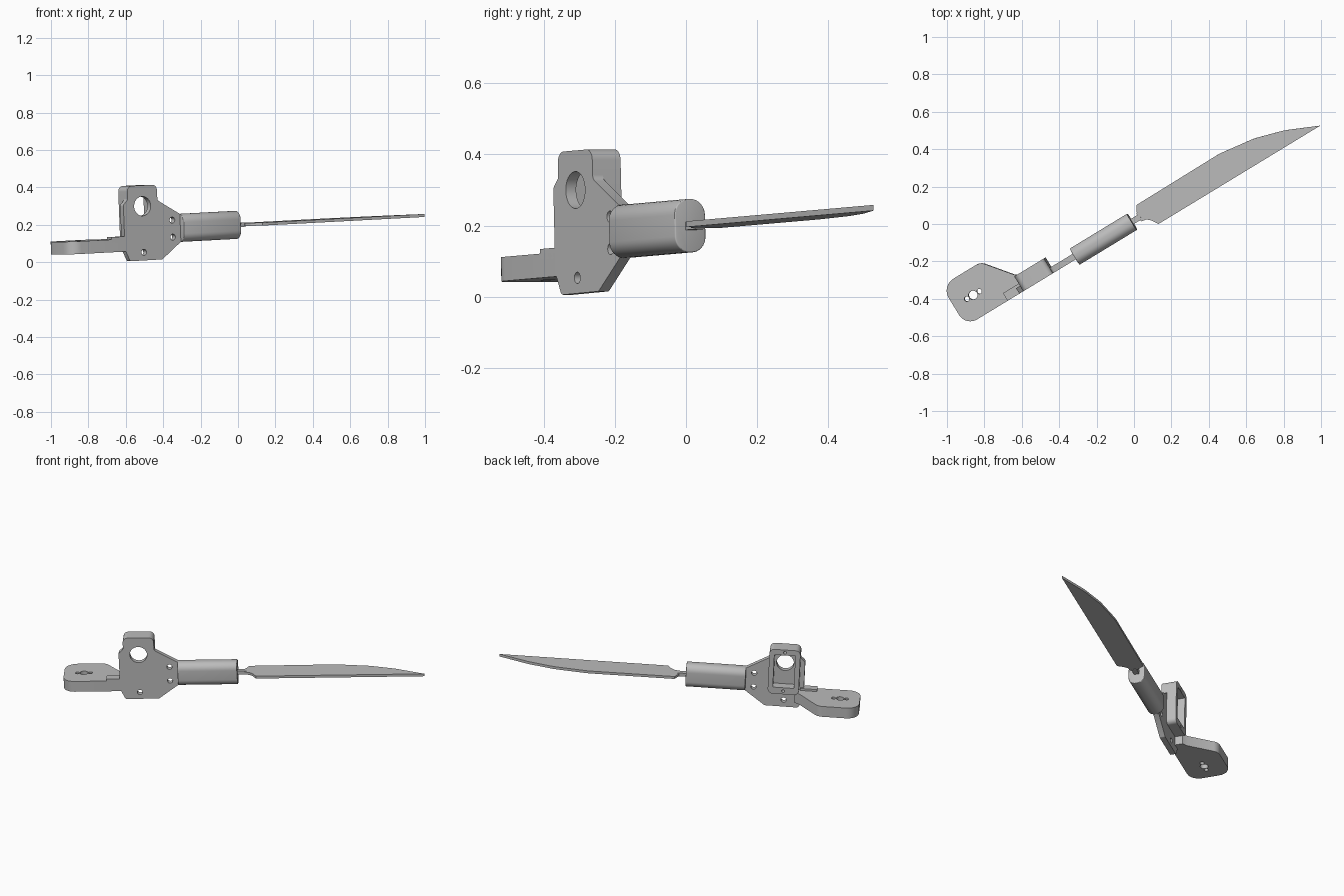
import bpy, bmesh, math
from mathutils import Matrix, Vector

if "Cube" in bpy.data.objects:
    bpy.data.objects.remove(bpy.data.objects["Cube"])

# One grey for the whole assembly
grey = bpy.data.materials.new("plain_grey")
grey.use_nodes = True
grey.diffuse_color = (0.5, 0.5, 0.5, 1)
grey.node_tree.nodes["Principled BSDF"].inputs["Base Color"].default_value = (0.5, 0.5, 0.5, 1)

# Assembly frame: u runs along the blade, v sideways, w up
FRAME = (Matrix.Translation((0, 0, 0.2)) @ Matrix.Rotation(math.radians(31.3), 4, "Z")
         @ Matrix.Rotation(math.radians(-2.6), 4, "Y"))
AXES = {  # profile (a, b) and extrusion depth d to (u, v, w)
    "flat": lambda a, b, d: Vector((a, b, d)),
    "upright": lambda a, b, d: Vector((a, d, b)),
    "along": lambda a, b, d: Vector((d, a, b)),
}


def rounded(points, steps=8):
    """Round each corner (a, b, radius) of a profile."""
    out = []
    for i, p in enumerate(points):
        c = Vector(p[:2])
        r = p[2] if len(p) > 2 else 0
        if not r:
            out.append(c)
            continue
        d1 = (Vector(points[i - 1][:2]) - c).normalized()
        d2 = (Vector(points[(i + 1) % len(points)][:2]) - c).normalized()
        half = d1.angle(d2) / 2
        centre = c + (d1 + d2).normalized() * r / math.sin(half)
        start = c + d1 * r / math.tan(half) - centre
        end = c + d2 * r / math.tan(half) - centre
        sweep = start.angle_signed(end)
        for k in range(steps + 1):
            out.append(centre + Matrix.Rotation(-sweep * k / steps, 2) @ start)
    return out


def circle(a, b, r, n=32):
    return [Vector((a + r * math.cos(math.tau * k / n), b + r * math.sin(math.tau * k / n)))
            for k in range(n)]


def box(a0, a1, b0, b1, r=0):
    return rounded([(a0, b0, r), (a1, b0, r), (a1, b1, r), (a0, b1, r)])


def extrude(name, profile, d0, d1, plane):
    bm = bmesh.new()
    put = AXES[plane]
    face = bm.faces.new([bm.verts.new(put(p[0], p[1], d0)) for p in profile])
    ext = bmesh.ops.extrude_face_region(bm, geom=[face])
    verts = [g for g in ext["geom"] if isinstance(g, bmesh.types.BMVert)]
    bmesh.ops.translate(bm, verts=verts, vec=put(0, 0, d1 - d0))
    bmesh.ops.recalc_face_normals(bm, faces=bm.faces)
    mesh = bpy.data.meshes.new(name)
    bm.to_mesh(mesh)
    bm.free()
    ob = bpy.data.objects.new(name, mesh)
    bpy.context.collection.objects.link(ob)
    ob.matrix_world = FRAME
    return ob


def finish(ob, cutters=(), bevel=0):
    """Apply bevel and cuts, then shade and colour."""
    if bevel:
        m = ob.modifiers.new("Bevel", "BEVEL")
        m.width, m.segments, m.angle_limit = bevel, 3, math.radians(50)
    for c in cutters:
        c.hide_render = True
        m = ob.modifiers.new("Cut", "BOOLEAN")
        m.operation, m.solver, m.object = "DIFFERENCE", "EXACT", c
    bpy.context.view_layer.update()
    ev = ob.evaluated_get(bpy.context.evaluated_depsgraph_get())
    mesh = bpy.data.meshes.new_from_object(ev)
    ob.modifiers.clear()
    ob.data = mesh
    for c in cutters:
        bpy.data.objects.remove(c)
    mesh.materials.clear()
    mesh.materials.append(grey)
    bpy.ops.object.select_all(action="DESELECT")
    ob.select_set(True)
    bpy.context.view_layer.objects.active = ob
    bpy.ops.object.shade_smooth_by_angle(angle=math.radians(30))


# Blade with flared shoulders and a curved back
blade = rounded([(0.04, -0.008), (0.07, -0.014), (0.09, -0.032, 0.02), (0.112, -0.068),
                 (1.126, -0.068), (0.946, 0.011, 0.3), (0.788, 0.057, 0.3), (0.586, 0.084, 0.3),
                 (0.064, 0.08), (0.045, 0.045), (0.04, 0.038)])
finish(extrude("blade", blade, -0.009, 0.007, "flat"))
finish(extrude("blade_tang", box(-0.02, 0.05, 0.0, 0.032), -0.012, 0.01, "flat"))

# Rounded grip
finish(extrude("grip", box(-0.035, 0.066, -0.075, 0.075, 0.045), -0.361, -0.002, "along"),
       bevel=0.004)

# Upright side plate with holes
plate = rounded([(-0.682, -0.164, 0.015), (-0.481, -0.163, 0.015), (-0.358, -0.072),
                 (-0.33, -0.065), (-0.33, 0.065), (-0.347, 0.067), (-0.498, 0.154, 0.02),
                 (-0.498, 0.238, 0.03), (-0.684, 0.238, 0.03), (-0.684, 0.165, 0.015),
                 (-0.712, 0.138, 0.015), (-0.712, -0.1)])
holes = [(-0.593, 0.127, 0.052), (-0.41, 0.044, 0.016), (-0.41, -0.047, 0.016),
         (-0.594, -0.12, 0.016)]
finish(extrude("side_plate", plate, 0, 0.034, "upright"),
       [extrude("plate_hole", circle(*h), -0.1, 0.1, "upright") for h in holes])

# Open rectangular housing behind the plate, with screw holes in its end bars
housing = extrude("housing", box(-0.684, -0.498, -0.055, 0.238, 0.03), 0.0335, 0.093, "upright")
finish(housing,
       [extrude("housing_window", box(-0.654, -0.528, -0.012, 0.202), -0.1, 0.2, "upright")]
       + [extrude("screw_hole", circle(-0.591, b, 0.009, 16), 0.06, 0.2, "upright")
          for b in (-0.034, 0.221)])

# Mounting arm with shaft hole and two screw holes
arm = rounded([(-1.055, 0.0, 0.07), (-0.69, 0.0), (-0.66, 0.02), (-0.66, 0.08), (-0.69, 0.1),
               (-0.812, 0.252, 0.06), (-1.055, 0.252, 0.075)])
arm_holes = [(-0.936, 0.122, 0.024), (-0.897, 0.122, 0.013), (-0.975, 0.122, 0.013)]
finish(extrude("mounting_arm", arm, -0.111, -0.043, "flat"),
       [extrude("arm_hole", circle(*h), -0.2, 0.1, "flat") for h in arm_holes])

# Raised block joining arm and plate
finish(extrude("joint_block", box(-0.793, -0.69, 0.0, 0.048), -0.06, -0.03, "flat"))
